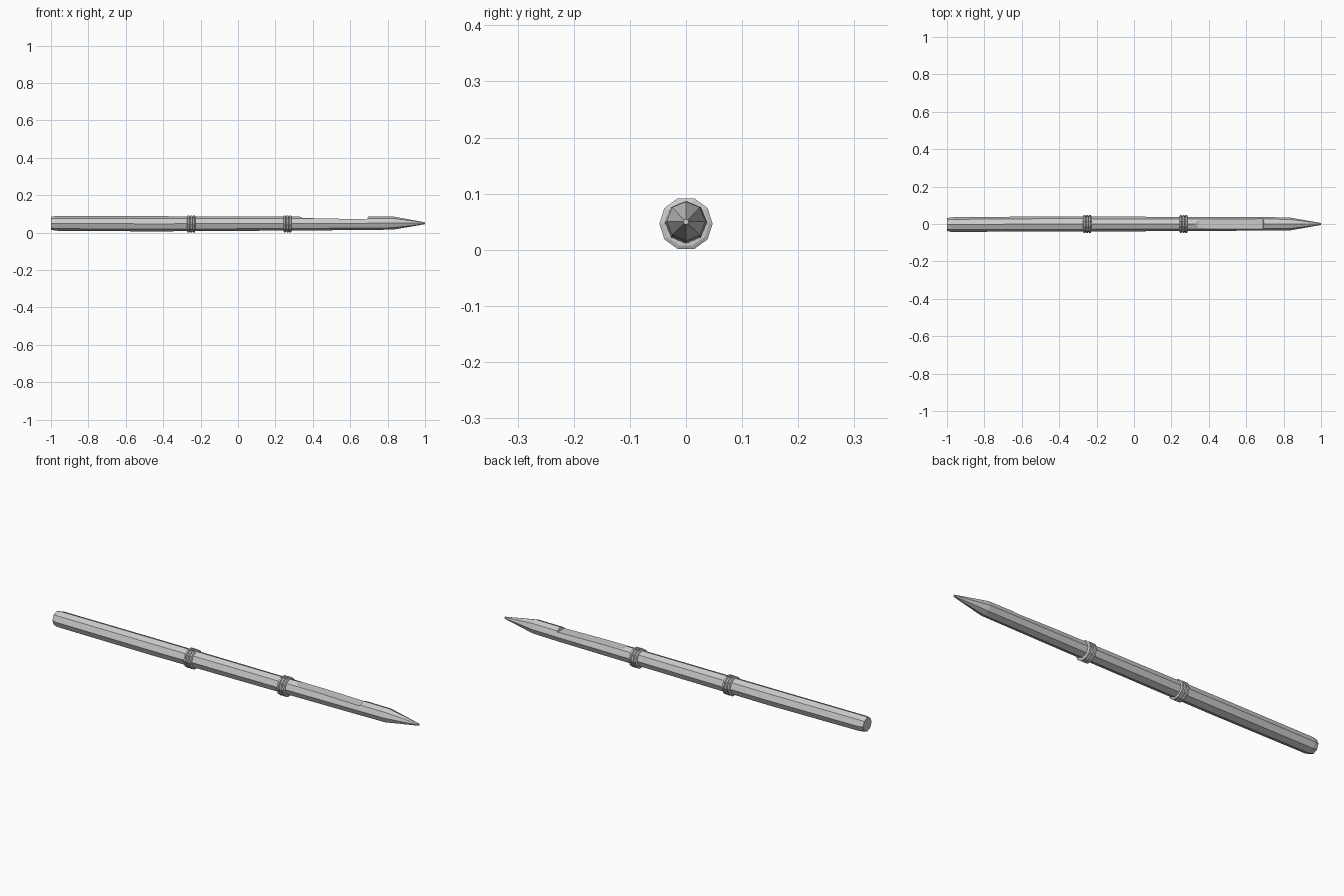
import bpy, bmesh, math

if "Cube" in bpy.data.objects:
    bpy.data.objects.remove(bpy.data.objects["Cube"])


def make_object(name, bm):
    bmesh.ops.recalc_face_normals(bm, faces=bm.faces)
    mesh = bpy.data.meshes.new(name)
    bm.to_mesh(mesh)
    bm.free()
    obj = bpy.data.objects.new(name, mesh)
    bpy.context.collection.objects.link(obj)
    return obj


def loft(name, sections, sides, phase=0.0):
    """Skin polygon sections (x, radius, y centre, z centre) along x."""
    bm = bmesh.new()
    rings = []
    for x, r, yc, zc in sections:
        angles = [phase + math.tau * i / sides for i in range(sides)]
        rings.append([bm.verts.new((x, yc + r * math.cos(a), zc + r * math.sin(a)))
                      for a in angles])
    for a, b in zip(rings, rings[1:]):
        for i in range(sides):
            j = (i + 1) % sides
            bm.faces.new((a[i], a[j], b[j], b[i]))
    bm.faces.new(rings[0])
    bm.faces.new(rings[-1])
    return make_object(name, bm)


# Octagonal whittled shaft with chamfered butt and sharpened tip
shaft = loft("shaft", [
    (-1.0, 0.034, -0.003, 0.050),
    (-0.978, 0.039, -0.003, 0.049),
    (-0.47, 0.0405, 0.0, 0.047),
    (0.30, 0.038, 0.0, 0.049),
    (0.69, 0.036, 0.001, 0.050),
    (0.83, 0.035, 0.0, 0.051),
    (1.0, 0.005, 0.0, 0.050)], 8)

# Shallow flat carved out of the top near the tip
bm = bmesh.new()
profile = [(0.30, 0.10), (0.345, 0.078), (0.69, 0.071), (0.70, 0.10)]
face = bm.faces.new([bm.verts.new((x, -0.1, z)) for x, z in profile])
ext = bmesh.ops.extrude_face_region(bm, geom=[face])
bmesh.ops.translate(bm, vec=(0, 0.2, 0),
                    verts=[v for v in ext["geom"] if isinstance(v, bmesh.types.BMVert)])
cutter = make_object("carving_cutter", bm)
cutter.hide_render = True
cutter.hide_viewport = True
cut = shaft.modifiers.new("carved_flat", "BOOLEAN")
cut.operation = "DIFFERENCE"
cut.solver = "EXACT"
cut.object = cutter

# Two cord bindings, three ten-sided turns each
for label, x0 in (("rear", -0.25), ("front", 0.265)):
    for k in (-1, 0, 1):
        x = x0 + k * 0.0145
        loft(f"{label}_binding_{k + 2}", [
            (x - 0.0072, 0.0405, 0, 0.0465),
            (x - 0.004, 0.0475, 0, 0.0465),
            (x + 0.004, 0.0475, 0, 0.0465),
            (x + 0.0072, 0.0405, 0, 0.0465)], 10)
